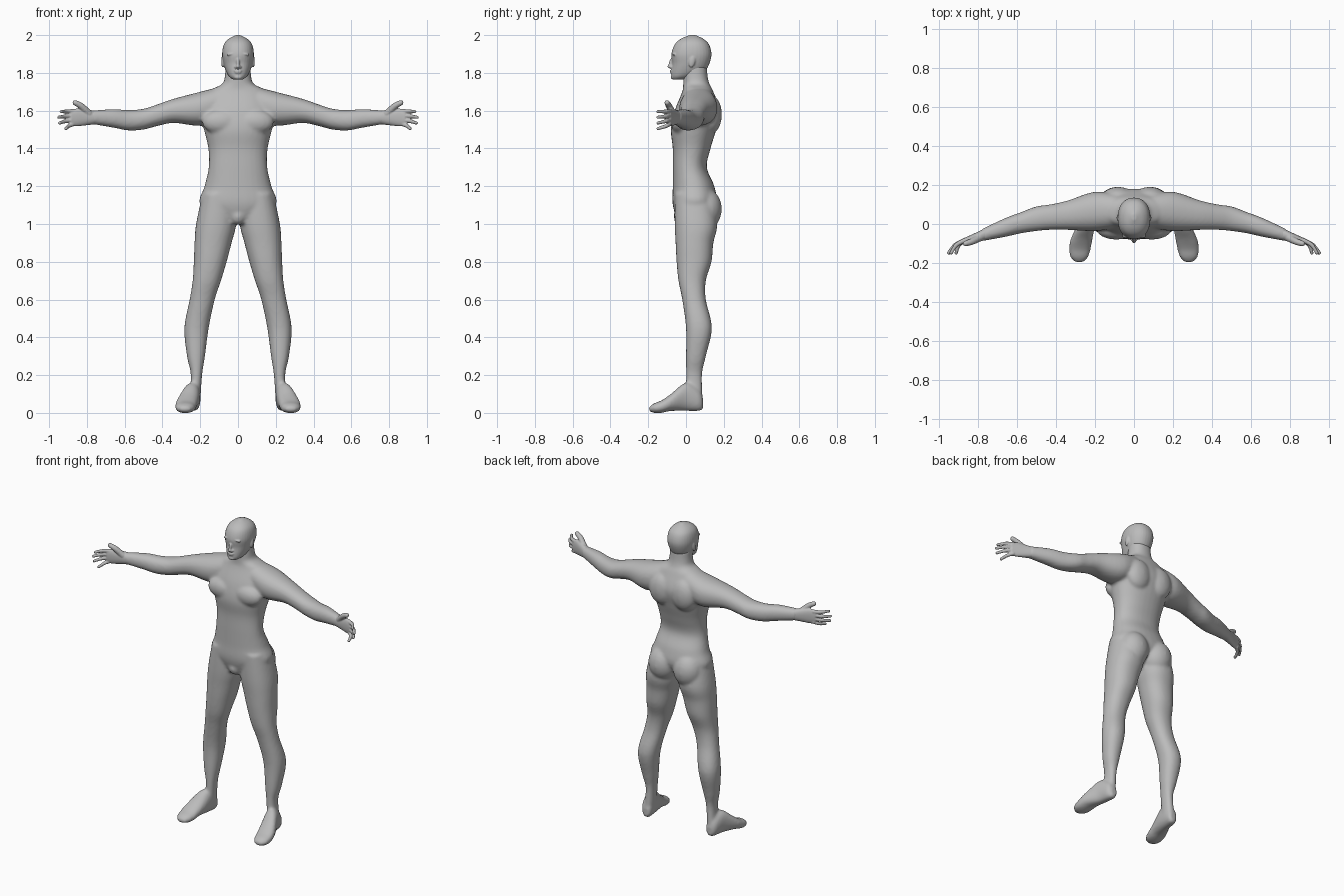
import bpy, bmesh, math
from mathutils import Vector, Matrix

cube = bpy.data.objects.get("Cube")
if cube:
    bpy.data.objects.remove(cube)

skin = bpy.data.materials.new("plain_grey")
skin.use_nodes = True
GREY = (.5, .5, .5, 1)
skin.diffuse_color = GREY
skin.node_tree.nodes["Principled BSDF"].inputs["Base Color"].default_value = GREY


def spline(points, steps=5):
    """Smooth Catmull-Rom path through points of any dimension."""
    points = [Vector(p) for p in points]
    padded = [points[0], *points, points[-1]]
    path = []
    for before, start, end, after in zip(padded, padded[1:], padded[2:], padded[3:]):
        leave, arrive = (end - before) / 2, (after - start) / 2
        for step in range(steps):
            t = step / steps
            ease = t * t * (3 - 2 * t)
            path.append(start.lerp(end, ease) + leave * t * (1 - t)**2
                        - arrive * t * t * (1 - t))
    return path + [points[-1]]


def loft(bm, axis, sections, power=.9, sides=32):
    """Skin named rounded sections: position on the axis, then low and high on the other two."""
    across, along = [k for k in range(3) if k != axis]
    rings = []
    for position, left, right, low, high in spline(sections.values()):
        ring = []
        for side in range(sides):
            angle = math.tau * side / sides
            c, s = math.cos(angle), math.sin(angle)
            corner = Vector()
            corner[axis] = position
            corner[across] = (left + right + (right - left) * math.copysign(abs(c)**power, c)) / 2
            corner[along] = (low + high + (high - low) * math.copysign(abs(s)**power, s)) / 2
            ring.append(bm.verts.new(corner))
        rings.append(ring)
    faces = [bm.faces.new(rings[0]), bm.faces.new(rings[-1])]
    for ring, following in zip(rings, rings[1:]):
        for side in range(sides):
            faces.append(bm.faces.new((ring[side - 1], ring[side],
                                       following[side], following[side - 1])))
    bmesh.ops.recalc_face_normals(bm, faces=faces)


def symmetric(sections):
    """Expand position, half width, front, back into a section centred on x."""
    return {name: (position, -half, half, front, back)
            for name, (position, half, front, back) in sections.items()}


def blob(bm, centre, size, tilt=0, axis="X"):
    """Ellipsoid for muscles, joints and facial features."""
    place = (Matrix.Translation(centre) @ Matrix.Rotation(math.radians(tilt), 4, axis)
             @ Matrix.Diagonal((*size, 1)))
    bmesh.ops.create_uvsphere(bm, u_segments=24, v_segments=14, radius=1, matrix=place)


def digit(bm, joints, radius):
    """Round, tapering finger or thumb that follows its joints."""
    path = spline(joints)
    for index, point in enumerate(path):
        taper = 1 - index / len(path) / 3
        blob(bm, point, [radius * taper] * 3)


def finish(name, bm, voxel, iterations):
    """Mirror the parts, fuse them into one skin and relax it."""
    mesh = bpy.data.meshes.new(name)
    bm.to_mesh(mesh)
    bm.free()
    mesh.materials.append(skin)
    part = bpy.data.objects.new(name, mesh)
    bpy.context.collection.objects.link(part)
    mirror = part.modifiers.new("mirror", "MIRROR")
    mirror.use_mirror_merge = False
    fuse = part.modifiers.new("fuse", "REMESH")
    fuse.mode = "VOXEL"
    fuse.voxel_size = voxel
    fuse.use_smooth_shade = True
    relax = part.modifiers.new("relax", "SMOOTH")
    relax.iterations = iterations


# Torso and neck
body = bmesh.new()
loft(body, 2, symmetric({
    "crotch": (1, .06, -.04, .08),
    "hips": (1.1, .2, -.07, .16),
    "pelvis": (1.2, .177, -.07, .15),
    "waist": (1.3, .155, -.07, .11),
    "ribs": (1.4, .157, -.07, .13),
    "chest": (1.5, .18, -.08, .16),
    "armpits": (1.6, .2, -.06, .18),
    "shoulders": (1.7, .155, -.02, .145),
    "collar": (1.74, .085, -.015, .125),
    "neck": (1.78, .07, -.015, .115),
    "nape": (1.84, .066, -.01, .11),
}))
blob(body, (.09, -.03, 1.54), (.1, .05, .065))     # chest muscle
blob(body, (.08, .135, 1.58), (.085, .055, .1))    # shoulder blade
blob(body, (.09, .1, 1.08), (.095, .09, .11))      # buttock
blob(body, (0, -.025, 1.04), (.04, .04, .045))     # groin

# Legs
loft(body, 2, {
    "heel": (.05, .2, .26, 0, .09),
    "ankle": (.2, .19, .25, 0, .085),
    "shin": (.3, .175, .27, 0, .105),
    "calf": (.45, .155, .284, 0, .137),
    "knee": (.6, .123, .256, -.02, .105),
    "above_knee": (.7, .09, .24, -.04, .105),
    "thigh": (.8, .06, .234, -.05, .135),
    "upper_thigh": (.9, .034, .23, -.055, .145),
    "groin": (1, .01, .222, -.06, .165),
    "hip": (1.16, .01, .188, -.06, .14),
})

# Feet
loft(body, 1, {
    "heel_back": (.09, .21, .25, .02, .08),
    "heel": (.07, .2, .27, .01, .12),
    "instep": (0, .2, .29, .01, .16),
    "arch": (-.08, .213, .325, .01, .1),
    "ball": (-.13, .222, .333, 0, .066),
    "toes": (-.17, .235, .325, 0, .05),
    "toe_tips": (-.197, .26, .3, .01, .03),
})

# Arms
loft(body, 0, {
    "chest": (.08, -.02, .15, 1.55, 1.73),
    "shoulder": (.2, -.036, .165, 1.52, 1.7),
    "deltoid": (.34, -.03, .12, 1.535, 1.663),
    "biceps": (.43, -.03, .1, 1.518, 1.632),
    "elbow": (.5, -.036, .09, 1.5, 1.61),
    "forearm": (.58, -.048, .06, 1.495, 1.603),
    "lower_forearm": (.66, -.066, .03, 1.51, 1.608),
    "wrist": (.78, -.088, -.026, 1.53, 1.6),
})
finish("body", body, .009, 6)

# Palms
hand = bmesh.new()
loft(hand, 0, {
    "wrist": (.74, -.08, -.01, 1.53, 1.595),
    "heel": (.8, -.09, -.04, 1.523, 1.607),
    "palm": (.85, -.1, -.063, 1.518, 1.612),
    "knuckles": (.885, -.106, -.078, 1.52, 1.604),
})

# Fingers fan out from the knuckles, and the thumb rises beside them
for index, reach in enumerate((.936, .949, .944, .911)):
    knuckle = Vector((.87, -.086, 1.597 - .022 * index))
    tip = Vector((reach, -.148, 1.595 - .03 * index))
    bend = knuckle.lerp(tip, .5) + Vector((.006, .01, 0))
    digit(hand, (knuckle, bend, tip), .0125)
digit(hand, ((.79, -.07, 1.585), (.83, -.09, 1.624), (.862, -.1, 1.642)), .02)
finish("hands", hand, .004, 2)

# Skull and jaw
head = bmesh.new()
loft(head, 2, symmetric({
    "chin": (1.764, .024, -.068, -.02),
    "jaw": (1.78, .046, -.077, .04),
    "mouth": (1.81, .064, -.077, .1),
    "cheeks": (1.85, .077, -.073, .124),
    "brow": (1.9, .084, -.077, .135),
    "forehead": (1.95, .075, -.06, .122),
    "crown": (1.98, .05, -.028, .092),
    "top": (2, .01, .02, .05),
}))

# Face and ears
blob(head, (0, -.078, 1.852), (.009, .013, .03), -14)       # nose bridge
blob(head, (0, -.086, 1.834), (.011, .013, .009))           # nose tip
blob(head, (.01, -.078, 1.83), (.009, .009, .008))          # nostril
blob(head, (.034, -.062, 1.9), (.028, .012, .007), 8, "Y")  # brow
blob(head, (.033, -.057, 1.886), (.015, .012, .007))        # eye
for height, half in ((1.811, .022), (1.802, .018)):         # lips
    blob(head, (0, -.076, height), (half, .009, .005))
blob(head, (0, -.067, 1.777), (.022, .014, .012))           # chin
blob(head, (.081, .032, 1.86), (.008, .016, .032), -12)     # ear
finish("head", head, .0045, 2)
